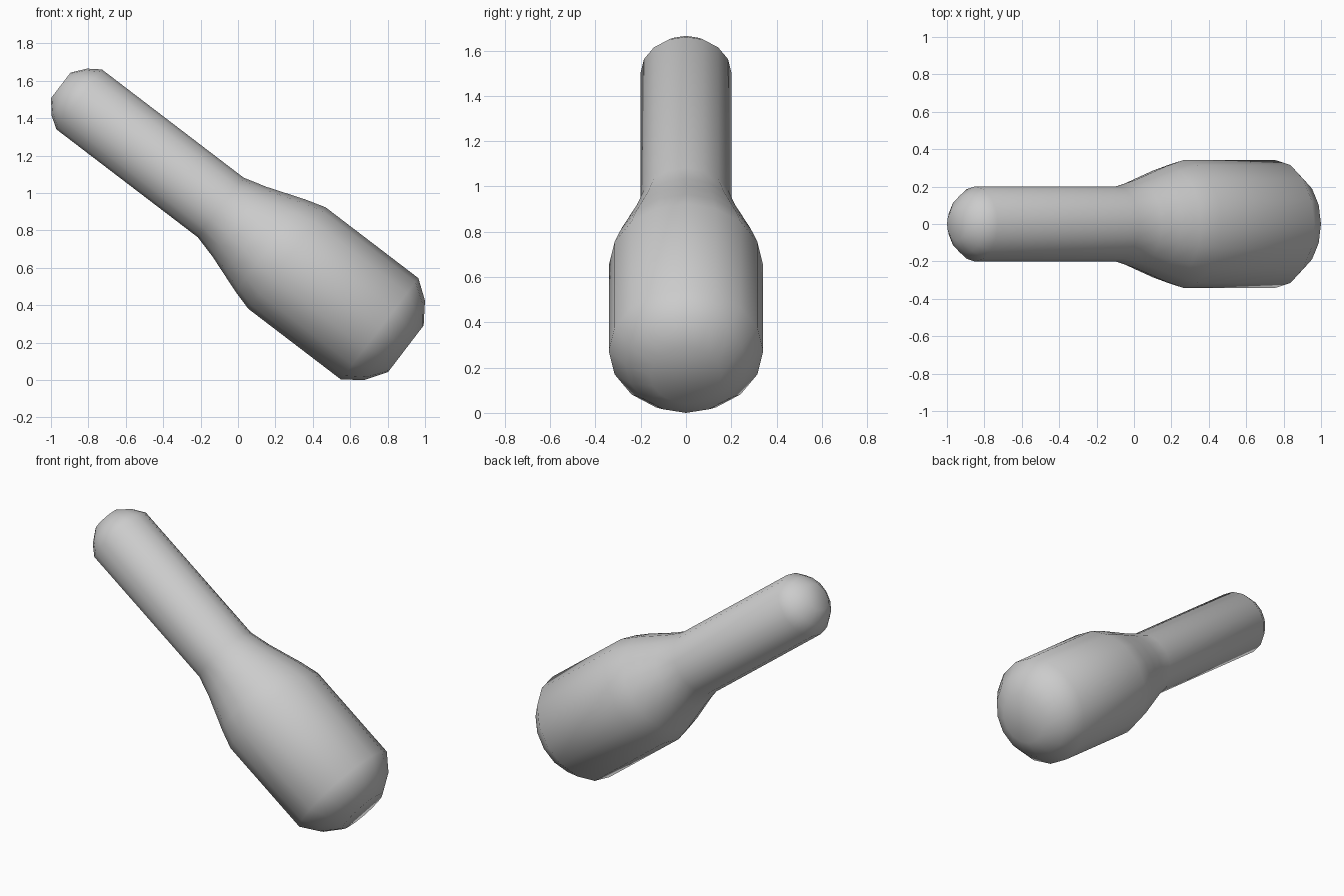
import bpy, bmesh, math
from mathutils import Vector

if "Cube" in bpy.data.objects:
    bpy.data.objects.remove(bpy.data.objects["Cube"])

SIDES = 16
# Tilted centre line: direction along the club and a point on it
axis = Vector((0.795, 0, -0.607)).normalized()
up = Vector((0.607, 0, 0.795)).normalized()
side = Vector((0, 1, 0))
origin = up * 0.683

# Profile: (distance along axis, radius) from handle tip to club head
profile = [(-1.715, 0.086), (-1.657, 0.157), (-1.592, 0.201), (-0.64, 0.201),
           (-0.515, 0.235), (-0.41, 0.272), (-0.305, 0.309), (-0.194, 0.341),
           (0.43, 0.341), (0.531, 0.267), (0.606, 0.157)]

bm = bmesh.new()
rings = []
for t, r in profile:
    ring = []
    for i in range(SIDES):
        a = 2 * math.pi * i / SIDES
        ring.append(bm.verts.new(origin + axis * t
                                 + (up * math.cos(a) + side * math.sin(a)) * r))
    rings.append(ring)

# Side walls
for r0, r1 in zip(rings, rings[1:]):
    for i in range(SIDES):
        j = (i + 1) % SIDES
        bm.faces.new((r0[i], r0[j], r1[j], r1[i]))
# End caps
bm.faces.new(rings[0])
bm.faces.new(rings[-1])
bmesh.ops.recalc_face_normals(bm, faces=bm.faces[:])
for f in bm.faces:
    f.smooth = True

# Centre on x and stand on the ground
xs = [v.co.x for v in bm.verts]
low = min(v.co.z for v in bm.verts)
shift = Vector((-(min(xs) + max(xs)) / 2, 0, -low))
bmesh.ops.translate(bm, verts=bm.verts[:], vec=shift)

mesh = bpy.data.meshes.new("club")
bm.to_mesh(mesh)
bm.free()
club = bpy.data.objects.new("club", mesh)
bpy.context.collection.objects.link(club)
